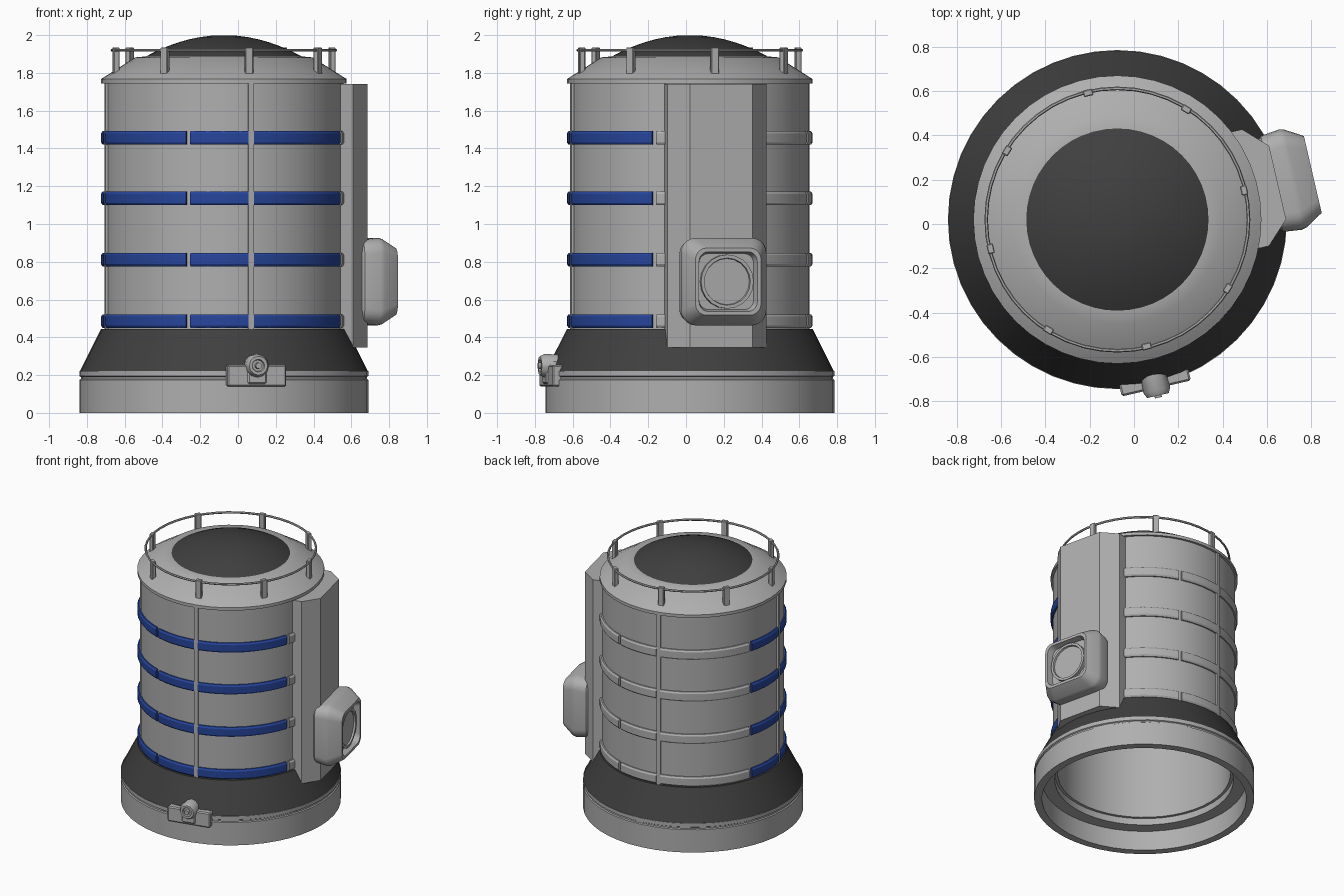
import bpy, bmesh
from math import sin, cos, radians, pi

cube = bpy.data.objects.get("Cube")
if cube:
    bpy.data.objects.remove(cube)

AXIS = (-0.075, 0.02, 0)   # centre line of the tower
TURN = 13                  # azimuth of the side panel, shared by all details


def material(name, r, g, b):
    m = bpy.data.materials.new(name)
    m.use_nodes = True
    m.diffuse_color = (r, g, b, 1)
    m.node_tree.nodes["Principled BSDF"].inputs["Base Color"].default_value = (r, g, b, 1)
    return m


GREY = material("light grey", 0.43, 0.43, 0.43)
DARK = material("dark grey", 0.05, 0.05, 0.05)
BLUE = material("blue", 0.02, 0.06, 0.33)


def finish(bm, name, mat, azimuth=0, angle=30):
    bmesh.ops.recalc_face_normals(bm, faces=bm.faces)
    mesh = bpy.data.meshes.new(name)
    bm.to_mesh(mesh)
    bm.free()
    mesh.materials.append(mat)
    ob = bpy.data.objects.new(name, mesh)
    bpy.context.collection.objects.link(ob)
    ob.location = AXIS
    ob.rotation_euler.z = radians(azimuth)
    bpy.ops.object.select_all(action="DESELECT")
    ob.select_set(True)
    bpy.context.view_layer.objects.active = ob
    bpy.ops.object.shade_smooth_by_angle(angle=radians(angle))
    return ob


def skin(rings, name, mat, azimuth=0, wrap=False, caps=True):
    """Join matching closed loops of points into one surface."""
    bm = bmesh.new()
    loops = [[bm.verts.new(p) for p in ring] for ring in rings]
    n = len(loops[0])
    pairs = list(zip(loops, loops[1:]))
    if wrap:
        pairs.append((loops[-1], loops[0]))
    for a, b in pairs:
        for i in range(n):
            j = (i + 1) % n
            bm.faces.new((a[i], a[j], b[j], b[i]))
    if caps and not wrap:
        bm.faces.new(loops[0])
        bm.faces.new(loops[-1])
    return finish(bm, name, mat, azimuth)


def sweep(profile, name, mat, start=0, end=360, steps=48):
    """Turn a closed (radius, height) profile about the tower axis."""
    full = end - start == 360
    angles = [radians(start + (end - start) * i / steps) for i in range(steps + (not full))]
    rings = [[(r * cos(a), r * sin(a), z) for r, z in profile] for a in angles]
    return skin(rings, name, mat, wrap=full)


def box(name, mat, azimuth, n, t, z, bevel=0.0):
    """Box given by its outward, sideways and vertical ranges."""
    bm = bmesh.new()
    bmesh.ops.create_cube(bm, size=1)
    for v in bm.verts:
        v.co = [lo + (hi - lo) * (c + 0.5) for c, (lo, hi) in zip(v.co, (n, t, z))]
    if bevel:
        bmesh.ops.bevel(bm, geom=bm.edges[:], offset=bevel, segments=1, affect="EDGES")
    return finish(bm, name, mat, azimuth, 20)


def stack(sections, name, mat, azimuth, z, t=0, seg=5):
    """Outward stack of rounded squares: (distance, half size, corner radius)."""
    rings = []
    for n, half, corner in sections:
        ring = []
        for q in range(4):
            for i in range(seg + 1):
                a = pi / 2 * (q + i / (seg + 0.01))
                sx = 1 if q in (0, 3) else -1
                sy = 1 if q in (0, 1) else -1
                ring.append((n, t + sx * (half - corner) + corner * cos(a),
                             z + sy * (half - corner) + corner * sin(a)))
        rings.append(ring)
    return skin(rings, name, mat, azimuth)


# Base, skirt and hollow body
sweep([(.71, 0), (.765, 0), (.765, .175), (.757, .18), (.757, .19), (.765, .195),
       (.765, .222), (.62, .222), (.62, .15), (.71, .15)], "base_ring", GREY)
sweep([(.62, .222), (.762, .222), (.65, .445), (.62, .445)], "skirt", DARK)
sweep([(.60, .2), (.633, .2), (.633, 1.75), (.60, 1.75)], "body_shell", GREY)

# Roof flange, sloping roof and dome
sweep([(.40, 1.745), (.65, 1.745), (.65, 1.768), (.635, 1.777), (.47, 1.882),
       (.405, 1.888), (.40, 1.87)], "roof", GREY)
bm = bmesh.new()
steps = 10
dome = []
for i in range(steps):
    r = .412 * cos(pi / 2 * i / steps)
    dome.append((r, 1.887 + .113 * (1 - (r / .412) ** 2)))
skin([[(r * cos(2 * pi * k / 48), r * sin(2 * pi * k / 48), z) for k in range(48)]
      for r, z in dome], "dome", DARK)
bm.free()

# Railing
sweep([(.592 + .008 * cos(k * pi / 3), 1.92 + .008 * sin(k * pi / 3)) for k in range(6)],
      "handrail", GREY)
for k in range(8):
    box("rail_post", GREY, TURN + 45 * k, (.572, .602), (-.022, .022), (1.79, 1.935), .004)

# Vertical strips and horizontal bands, four quarters alike
for quarter in range(4):
    a = TURN + 90 * quarter
    if quarter:
        box("vertical_strip", GREY, a, (.60, .646), (-.015, .015), (.44, 1.75))
    for z in (.45, .775, 1.10, 1.42):
        for start, end in ((a + 1.3, a + 59), (a + 61, a + 88.7)):
            mid = (start + end) / 2
            mat = BLUE if 163 < mid < 343 else GREY
            sweep([(.61, z), (.642, z), (.65, z + .012), (.65, z + .06), (.642, z + .072),
                   (.61, z + .072)], "band", mat, start, end, 10 if end - start > 40 else 5)

# Side panel with chamfered edges
section = [(.50, -.27), (.64, -.27), (.742, -.17), (.742, .17), (.64, .27), (.50, .27)]
skin([[(n, t, z) for n, t in section] for z in (.345, 1.74)], "side_panel", GREY, TURN)

# Lamp housing with a recessed round lens
stack([(.69, .195, .07), (.715, .222, .08), (.80, .232, .08), (.825, .226, .08),
       (.905, .178, .06), (.905, .158, .05), (.86, .148, .05)], "lamp_housing", GREY, TURN, .695)
stack([(.85, .143, .143), (.885, .143, .143), (.885, .125, .125), (.872, .122, .122)],
      "lamp_lens", GREY, TURN, .695)

# Latch on the front of the base
box("latch_plate", GREY, TURN - 90, (.72, .782), (-.16, .16), (.14, .253), .008)
box("latch_block", GREY, TURN - 90, (.70, .79), (-.055, .055), (.15, .285), .012)
stack([(.69, .058, .058), (.79, .062, .062), (.815, .05, .05), (.815, .034, .034),
       (.80, .03, .03)], "latch_knob", GREY, TURN - 90, .25, seg=3)
stack([(.78, .018, .018), (.825, .016, .016)], "latch_pin", GREY, TURN - 90, .25, seg=3)
